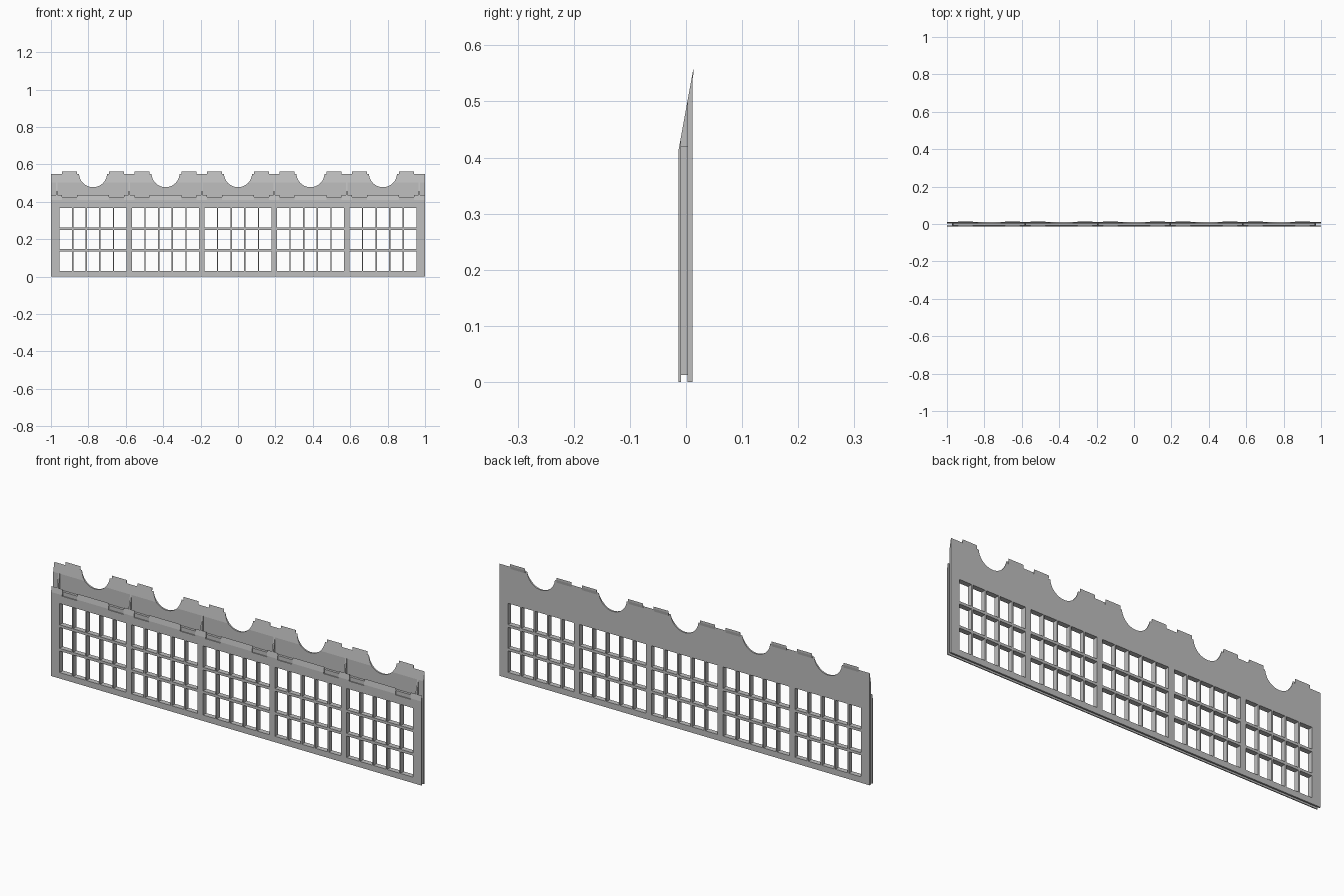
import bpy, bmesh, math
from mathutils import Vector

if "Cube" in bpy.data.objects:
    bpy.data.objects.remove(bpy.data.objects["Cube"])

grey = bpy.data.materials.new("light grey")
grey.diffuse_color = (0.52, 0.52, 0.52, 1)
grey.use_nodes = True
grey.node_tree.nodes["Principled BSDF"].inputs["Base Color"].default_value = grey.diffuse_color

PITCH = 0.3875
BAYS = [PITCH * i for i in range(-2, 3)]
Y_FRONT, Y_A, Y_B, Y_BACK = -0.0138, -0.009, 0.003, 0.0112
ROWS = [(0.029, 0.134), (0.147, 0.249), (0.262, 0.366)]
Z_HEAD = 0.385
SLOPE = 5.5                     # rise of the bevelled top per unit of depth


def finish(bm, name):
    bmesh.ops.recalc_face_normals(bm, faces=bm.faces[:])
    me = bpy.data.meshes.new(name)
    bm.to_mesh(me)
    bm.free()
    me.materials.append(grey)
    ob = bpy.data.objects.new(name, me)
    bpy.context.collection.objects.link(ob)
    return ob


def thicken(bm, y0, y1):
    """Extrude flat faces lying at y0 to y1."""
    r = bmesh.ops.extrude_face_region(bm, geom=bm.faces[:], use_keep_orig=True)
    for v in r["geom"]:
        if isinstance(v, bmesh.types.BMVert):
            v.co.y = y1


def bevel_top(bm):
    """Slice everything along the sloping plane of the top edge."""
    cut = bmesh.ops.bisect_plane(
        bm, geom=bm.verts[:] + bm.edges[:] + bm.faces[:],
        plane_co=Vector((0, Y_FRONT, 0.41)),
        plane_no=Vector((0, -SLOPE, 1)).normalized(), clear_outer=True)
    edges = [e for e in cut["geom_cut"] if isinstance(e, bmesh.types.BMEdge)]
    bmesh.ops.holes_fill(bm, edges=edges, sides=0)


def window_sheet(name, half_x, z0, z1, y0, y1):
    """Sheet pierced by five bays of 5 x 3 openings."""
    xs, zs = [-half_x], [z0]
    for c in BAYS:
        for k in range(-2, 3):
            xs += [c + k * 0.0728 - 0.033, c + k * 0.0728 + 0.033]
    for lo, hi in ROWS:
        zs += [lo, hi]
    xs.append(half_x)
    zs.append(z1)
    bm = bmesh.new()
    grid = [[bm.verts.new((x, y0, z)) for z in zs] for x in xs]
    for i in range(len(xs) - 1):
        for j in range(len(zs) - 1):
            if not (i % 2 and j % 2):
                bm.faces.new((grid[i][j], grid[i + 1][j],
                              grid[i + 1][j + 1], grid[i][j + 1]))
    thicken(bm, y0, y1)
    return finish(bm, name)


def header(name, top, y0, y1):
    """Strip above the windows with the given top outline."""
    pts = [(-1, Z_HEAD)] + top + [(1, Z_HEAD)]
    bm = bmesh.new()
    bm.faces.new([bm.verts.new((x, y0, z)) for x, z in pts])
    thicken(bm, y0, y1)
    bevel_top(bm)
    return finish(bm, name)


def prism(bm, x0, x1, yz):
    """Closed bar along x with a y-z cross-section."""
    a = [bm.verts.new((x0, y, z)) for y, z in yz]
    b = [bm.verts.new((x1, y, z)) for y, z in yz]
    bm.faces.new(a)
    bm.faces.new(b[::-1])
    for i in range(len(yz)):
        j = (i + 1) % len(yz)
        bm.faces.new((a[i], b[i], b[j], a[j]))


# window grids: front sheet, recessed core, back sheet
window_sheet("front_sheet", 1, 0, Z_HEAD, Y_FRONT, Y_A)
window_sheet("core_sheet", 0.97, 0.012, 0.425, Y_A, Y_B)
window_sheet("back_sheet", 1, 0, Z_HEAD, Y_B, Y_BACK)

# back header with round scoops
top = [(-1, 0.57)]
for c in BAYS:
    top.append((c - 0.075, 0.57))
    for i in range(25):
        a = math.pi * (1 + i / 24)
        top.append((c + 0.075 * math.cos(a), 0.553 + 0.075 * math.sin(a)))
    top.append((c + 0.075, 0.57))
top.append((1, 0.57))
header("back_header", top, Y_B, Y_BACK)

# front header with shallow notches
top = [(-1, 0.46)]
for c in BAYS:
    for s in (-1, 1):
        a, b = sorted((c + s * 0.085, c + s * 0.165))
        top += [(a, 0.46), (a, 0.405), (b, 0.405), (b, 0.46)]
top.append((1, 0.46))
header("front_header", top, Y_FRONT, Y_A)

# thin ribs between the bays
bm = bmesh.new()
for i in range(6):
    x = (i - 2.5) * PITCH
    prism(bm, x - 0.004, x + 0.004,
          [(Y_A, 0.42), (Y_B, 0.42), (Y_B, 0.52), (Y_A, 0.52)])
bevel_top(bm)
finish(bm, "bay_ribs")

# small tabs leaning out along the top edge
bm = bmesh.new()
for c in BAYS:
    for s in (-1, 1):
        a, b = sorted((c + s * 0.085, c + s * 0.165))
        prism(bm, a, b, [(0.0092, 0.5365), (0.0138, 0.562),
                         (0.0138, 0.552), (0.011, 0.536)])
finish(bm, "top_tabs")
